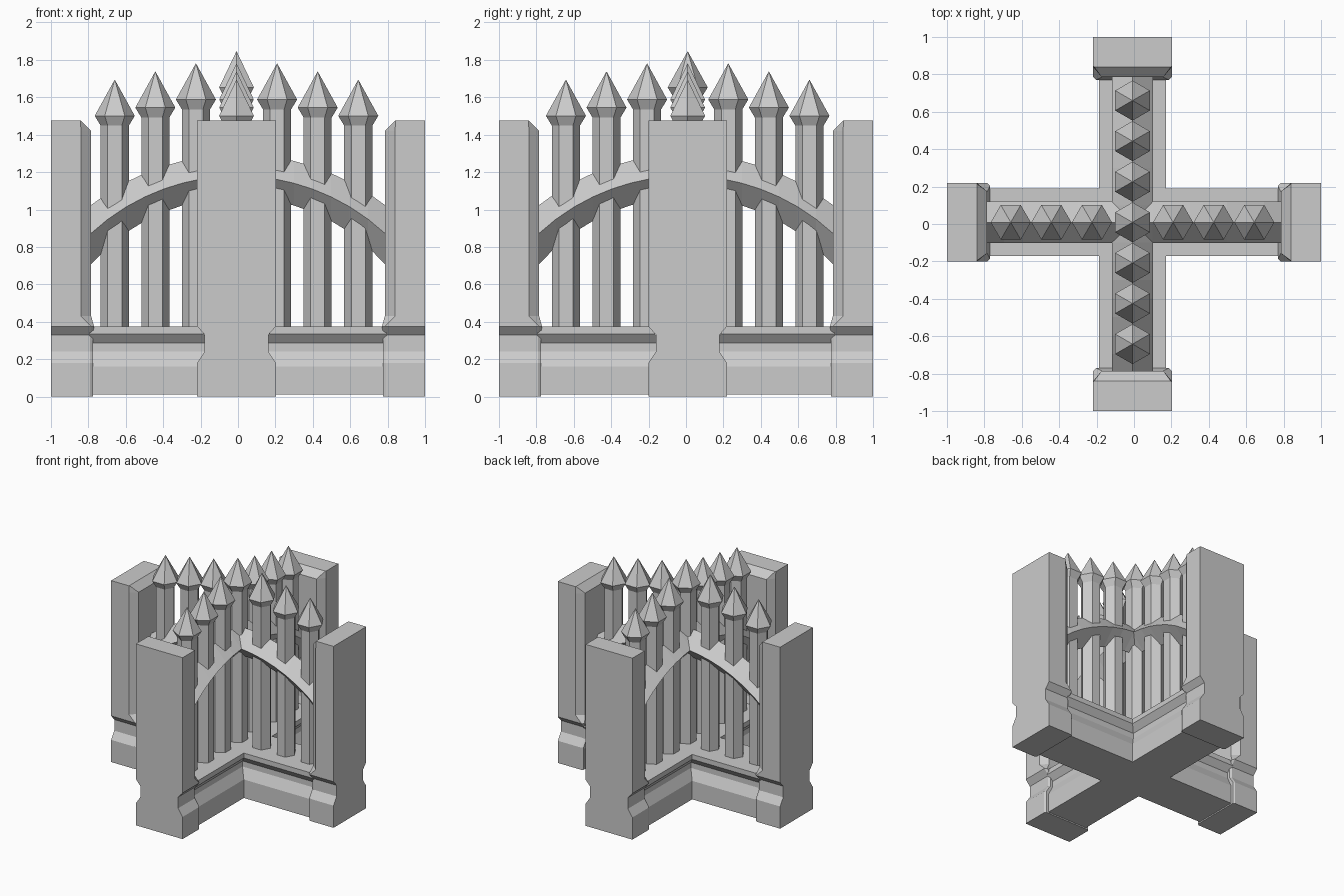
import bpy, bmesh
from math import pi, cos, sin, sqrt
from mathutils import Matrix

if "Cube" in bpy.data.objects:
    bpy.data.objects.remove(bpy.data.objects["Cube"])

CX, CY = -0.008, 0.009          # crossing point of the two walls


def loft(name, rings, matrix):
    """Skin a list of equal-sized point rings and cap both ends."""
    bm = bmesh.new()
    rows = [[bm.verts.new(p) for p in ring] for ring in rings]
    for a, b in zip(rows, rows[1:]):
        n = len(a)
        for i in range(n):
            bm.faces.new((a[i], a[(i + 1) % n], b[(i + 1) % n], b[i]))
    bm.faces.new(rows[0][::-1])
    bm.faces.new(rows[-1])
    bm.transform(matrix)
    bmesh.ops.remove_doubles(bm, verts=bm.verts, dist=1e-5)
    bmesh.ops.recalc_face_normals(bm, faces=bm.faces)
    mesh = bpy.data.meshes.new(name)
    bm.to_mesh(mesh)
    bm.free()
    ob = bpy.data.objects.new(name, mesh)
    bpy.context.collection.objects.link(ob)
    return ob


def hexagon(r, z):
    return [(r * cos(i * pi / 3), r * sin(i * pi / 3), z) for i in range(6)]


# End posts: z, half width, shoulder, inner face, inner half width
post_rings = [
    (0.00, 0.21, 0.790, 0.775, 0.200), (0.18, 0.21, 0.790, 0.775, 0.200),
    (0.24, 0.17, 0.790, 0.775, 0.160), (0.33, 0.17, 0.790, 0.775, 0.160),
    (0.375, 0.21, 0.785, 0.77, 0.195), (0.43, 0.21, 0.840, 0.785, 0.165),
    (1.42, 0.21, 0.840, 0.785, 0.165), (1.475, 0.21, 0.842, 0.84, 0.205)]
for k in range(4):
    shift = (0, CY, 0) if k % 2 == 0 else (CX, 0, 0)
    m = Matrix.Translation(shift) @ Matrix.Rotation(k * pi / 2, 4, 'Z')
    rings = [[(1, -w, z), (1, w, z), (s, w, z), (x, wi, z), (x, -wi, z), (s, -w, z)]
             for z, w, s, x, wi in post_rings]
    loft("end_post", rings, m)

base_side = [(0.18, 0.01), (0.18, 0.16), (0.14, 0.24), (0.14, 0.285),
             (0.18, 0.335), (0.18, 0.375)]
base_profile = base_side + [(-y, z) for y, z in reversed(base_side)]
tips = [1.845, 1.78, 1.737, 1.693]
L = 0.795

for k in range(2):
    shift = (0, CY, 0) if k == 0 else (CX, 0, 0)
    m = Matrix.Translation(shift) @ Matrix.Rotation(k * pi / 2, 4, 'Z')

    # Moulded base wall
    loft("base_wall", [[(x, y, z) for y, z in base_profile] for x in (-L, L)], m)

    # Arched rail with a diamond section
    rings = []
    for i in range(17):
        x = -L + 2 * L * i / 16
        rings.append([(x, y, 0.02 + sqrt((1.16 + o) ** 2 - x * x))
                      for y, o in ((-0.11, 0), (0, 0.115), (0.11, 0), (0, -0.115))])
    loft("arch_rail", rings, m)

    # Hexagonal bars with pointed heads
    for i in range(-3, 4):
        if i == 0 and k == 0:
            continue            # the crossing bar is made once
        t = tips[abs(i)]
        along = Matrix.Translation((CX, CY, 0)) @ Matrix.Rotation(k * pi / 2, 4, 'Z') \
            @ Matrix.Translation((i * 0.217, 0, 0))
        rings = [hexagon(r, z) for r, z in ((0.075, 0.36), (0.075, t - 0.245),
                                            (0.107, t - 0.192), (0.001, t))]
        loft("spiked_bar", rings, along)
